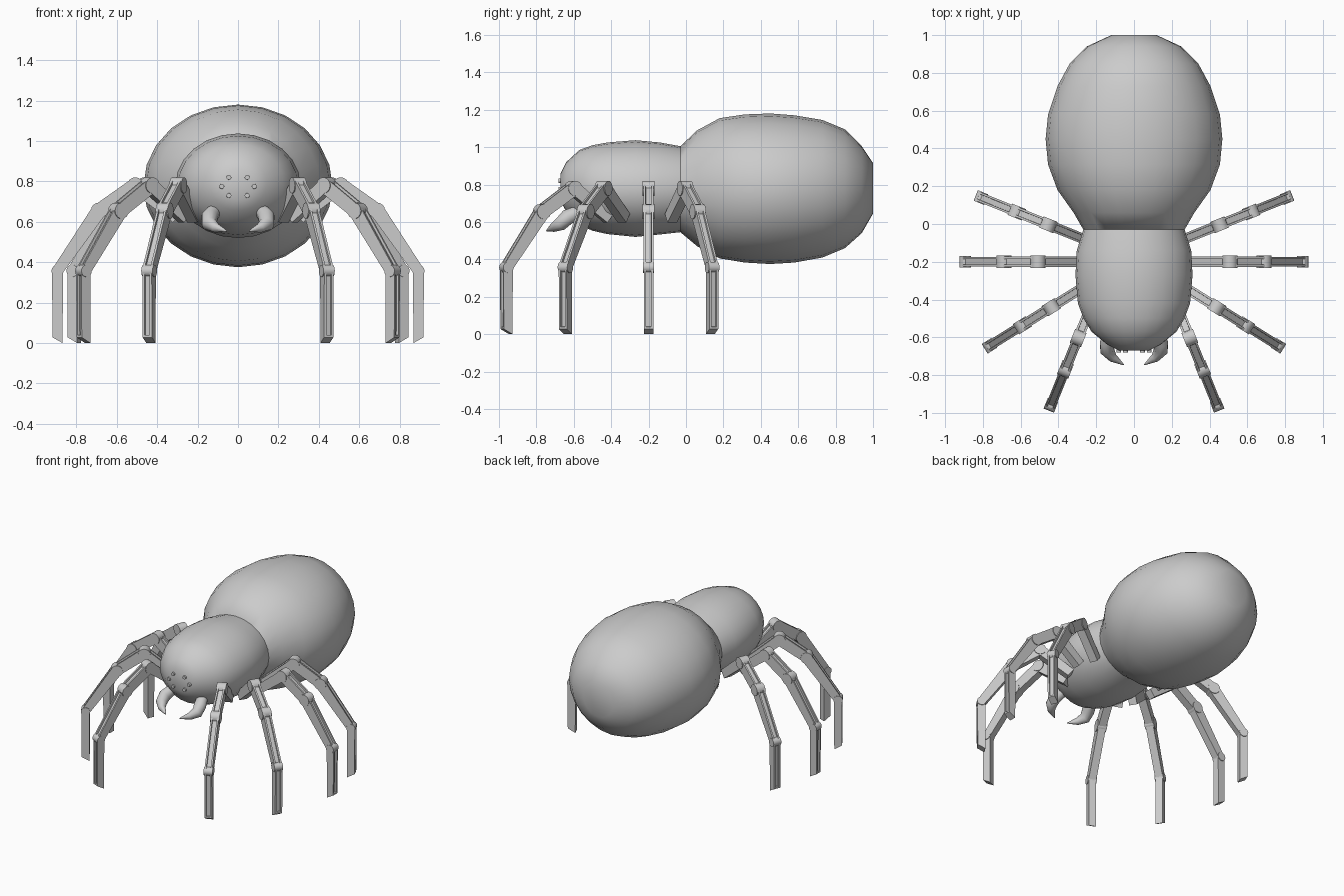
import bpy, bmesh, math
from mathutils import Vector, Matrix

if "Cube" in bpy.data.objects:
    bpy.data.objects.remove(bpy.data.objects["Cube"])

grey = bpy.data.materials.new("plain_grey")
grey.diffuse_color = (0.6, 0.6, 0.6, 1)
grey.use_nodes = True
grey.node_tree.nodes["Principled BSDF"].inputs["Base Color"].default_value = grey.diffuse_color


def finish(bm, name, mirror=False, angle=30):
    """Turn a bmesh into a shaded object, optionally mirrored across x."""
    bmesh.ops.recalc_face_normals(bm, faces=bm.faces)
    me = bpy.data.meshes.new(name)
    bm.to_mesh(me)
    bm.free()
    me.materials.append(grey)
    ob = bpy.data.objects.new(name, me)
    bpy.context.collection.objects.link(ob)
    bpy.ops.object.select_all(action='DESELECT')
    ob.select_set(True)
    bpy.context.view_layer.objects.active = ob
    bpy.ops.object.shade_smooth_by_angle(angle=math.radians(angle))
    if mirror:
        ob.modifiers.new("mirror", 'MIRROR').use_axis[0] = True
    return ob


def skin(bm, rings):
    """Bridge successive vertex rings and cap both ends."""
    n = len(rings[0])
    for a, b in zip(rings, rings[1:]):
        for i in range(n):
            j = (i + 1) % n
            bm.faces.new((a[i], a[j], b[j], b[i]))
    bm.faces.new(rings[0])
    bm.faces.new(rings[-1])


def body(name, stations, sides=24):
    """Loft ellipses along y; each station is y, half width, top z, bottom z."""
    bm = bmesh.new()
    rings = []
    for y, w, top, bot in stations:
        mid, h = (top + bot) / 2, (top - bot) / 2
        rings.append([bm.verts.new((w * math.cos(t), y, mid + h * math.sin(t)))
                      for t in (2 * math.pi * i / sides for i in range(sides))])
    skin(bm, rings)
    finish(bm, name, angle=50)


# Head-and-chest section and abdomen meet at a narrow waist
body("front_body", [
    (-0.67, 0.08, 0.86, 0.71), (-0.64, 0.14, 0.92, 0.655),
    (-0.57, 0.225, 0.985, 0.585), (-0.50, 0.267, 1.01, 0.553),
    (-0.42, 0.297, 1.025, 0.535), (-0.27, 0.31, 1.037, 0.52),
    (-0.14, 0.303, 1.025, 0.533), (-0.03, 0.268, 1.005, 0.545)])
body("abdomen", [
    (-0.03, 0.268, 1.005, 0.545), (0.06, 0.32, 1.09, 0.47),
    (0.18, 0.405, 1.155, 0.405), (0.315, 0.455, 1.175, 0.383),
    (0.45, 0.468, 1.18, 0.375), (0.58, 0.455, 1.17, 0.383),
    (0.73, 0.405, 1.145, 0.41), (0.85, 0.34, 1.095, 0.46),
    (0.94, 0.25, 1.005, 0.54), (1.0, 0.12, 0.915, 0.645)])


def segment(bm, a, b, side, ta, tb, width, skew=0.0):
    """Tapered box from a to b with a recessed slot on its outer face."""
    d = (b - a).normalized()
    out = d.cross(side)
    rings = []
    for p, t, sk in ((a, ta, 0), (b, tb, skew)):
        rings.append([bm.verts.new(p + side * (s * width / 2) + out * (o * t / 2)
                                   - d * (sk if o > 0 else 0))
                      for s, o in ((-1, -1), (1, -1), (1, 1), (-1, 1))])
    start = len(bm.faces)
    skin(bm, rings)
    bm.faces.ensure_lookup_table()
    faces = bm.faces[start:]
    bmesh.ops.recalc_face_normals(bm, faces=faces)
    outer = max(faces, key=lambda f: f.normal.dot(out))
    bmesh.ops.inset_individual(bm, faces=[outer], thickness=0.016)
    bmesh.ops.inset_individual(bm, faces=[outer], thickness=0.001, depth=-0.012)


def joint(bm, p, side, radius, width):
    """Hinge cylinder lying across the leg."""
    m = Matrix.Translation(p) @ side.to_track_quat('Z', 'Y').to_matrix().to_4x4()
    bmesh.ops.create_cone(bm, cap_ends=True, segments=16, radius1=radius,
                          radius2=radius, depth=width, matrix=m)


# Four leg pairs: ankle x, ankle y, heading in degrees
legs = {"front_leg": (0.44, -0.96, -68), "second_leg": (0.765, -0.645, -32),
        "third_leg": (0.893, -0.2, 0), "rear_leg": (0.81, 0.14, 22)}
for name, (x, y, deg) in legs.items():
    c, s = math.cos(math.radians(deg)), math.sin(math.radians(deg))
    side = Vector((-s, c, 0))

    def at(r, z):
        return Vector((x + r * c, y + r * s, z))

    hip, top, knee, ankle, tip = (at(-0.59, 0.62), at(-0.385, 0.78),
                                  at(-0.205, 0.655), at(0, 0.357), at(0, 0))
    bm = bmesh.new()
    segment(bm, hip, top, side, 0.06, 0.07, 0.054)
    segment(bm, top, knee, side, 0.074, 0.07, 0.054)
    segment(bm, knee, ankle, side, 0.074, 0.054, 0.052)
    segment(bm, ankle, tip, side, 0.054, 0.05, 0.05, skew=0.028)
    joint(bm, top, side, 0.04, 0.064)
    joint(bm, knee, side, 0.04, 0.064)
    joint(bm, ankle, side, 0.03, 0.06)
    finish(bm, name, mirror=True)

# Curved fangs swept along a short path
path = [((0.115, -0.56, 0.66), 0.034), ((0.14, -0.635, 0.625), 0.042),
        ((0.142, -0.67, 0.59), 0.038), ((0.11, -0.71, 0.57), 0.024),
        ((0.055, -0.745, 0.553), 0.003)]
bm = bmesh.new()
rings = []
for i, (p, r) in enumerate(path):
    d = Vector(path[min(i + 1, 4)][0]) - Vector(path[max(i - 1, 0)][0])
    u = d.cross(Vector((0, 0, 1))).normalized()
    v = u.cross(d).normalized()
    rings.append([bm.verts.new(Vector(p) + r * (u * math.cos(t) + v * math.sin(t)))
                  for t in (math.pi * k / 6 for k in range(12))])
skin(bm, rings)
finish(bm, "fang", mirror=True, angle=60)

# Six small round eyes
bm = bmesh.new()
for ex, ez in ((0.045, 0.82), (0.08, 0.775), (0.045, 0.73)):
    m = Matrix.Translation((ex, -0.664, ez)) @ Matrix.Rotation(math.pi / 2, 4, 'X')
    bmesh.ops.create_cone(bm, cap_ends=True, segments=12, radius1=0.013,
                          radius2=0.012, depth=0.034, matrix=m)
finish(bm, "eyes", mirror=True)
